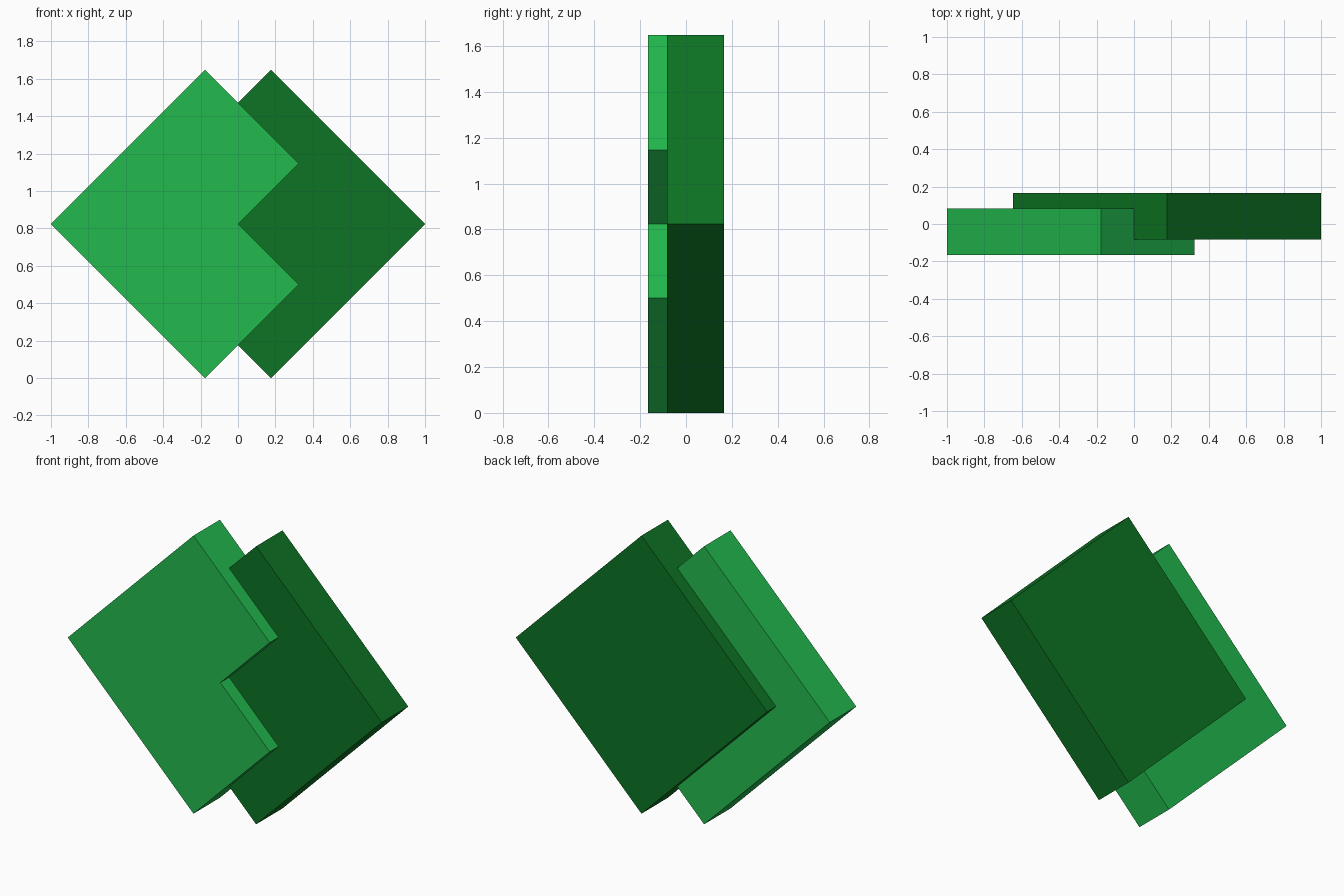
import bpy, bmesh

if "Cube" in bpy.data.objects:
    bpy.data.objects.remove(bpy.data.objects["Cube"])


def material(name, rgb):
    m = bpy.data.materials.new(name)
    m.diffuse_color = (*rgb, 1)
    m.use_nodes = True
    m.node_tree.nodes["Principled BSDF"].inputs["Base Color"].default_value = m.diffuse_color
    return m


def slab(name, outline, y0, y1, mat):
    """Extrude an x-z outline from y0 to y1."""
    bm = bmesh.new()
    face = bm.faces.new([bm.verts.new((x, y0, z)) for x, z in outline])
    ext = bmesh.ops.extrude_face_region(bm, geom=[face])["geom"]
    verts = [g for g in ext if isinstance(g, bmesh.types.BMVert)]
    bmesh.ops.translate(bm, verts=verts, vec=(0, y1 - y0, 0))
    bmesh.ops.recalc_face_normals(bm, faces=bm.faces)
    mesh = bpy.data.meshes.new(name)
    bm.to_mesh(mesh)
    bm.free()
    mesh.materials.append(mat)
    ob = bpy.data.objects.new(name, mesh)
    bpy.context.collection.objects.link(ob)
    return ob


light = material("light green", (0.016, 0.491, 0.076))
dark = material("dark green", (0.004, 0.175, 0.017))

R = 0.8235          # half diagonal of each diamond
C = 1 - R           # sideways offset of each diamond centre
N = (R - C) / 2     # half diagonal of the square notch
Y0, Y1 = 0.165, 0.0825

# Front diamond, with a square notch cut from its right corner
slab("front_diamond",
     [(-1, R), (-C, 0), (N, R - N), (0, R), (N, R + N), (-C, 2 * R)],
     -Y0, Y1, light)

# Rear diamond, full square, interlocking with the front one
slab("rear_diamond", [(-R + C, R), (C, 0), (1, R), (C, 2 * R)], -Y1, Y0, dark)
